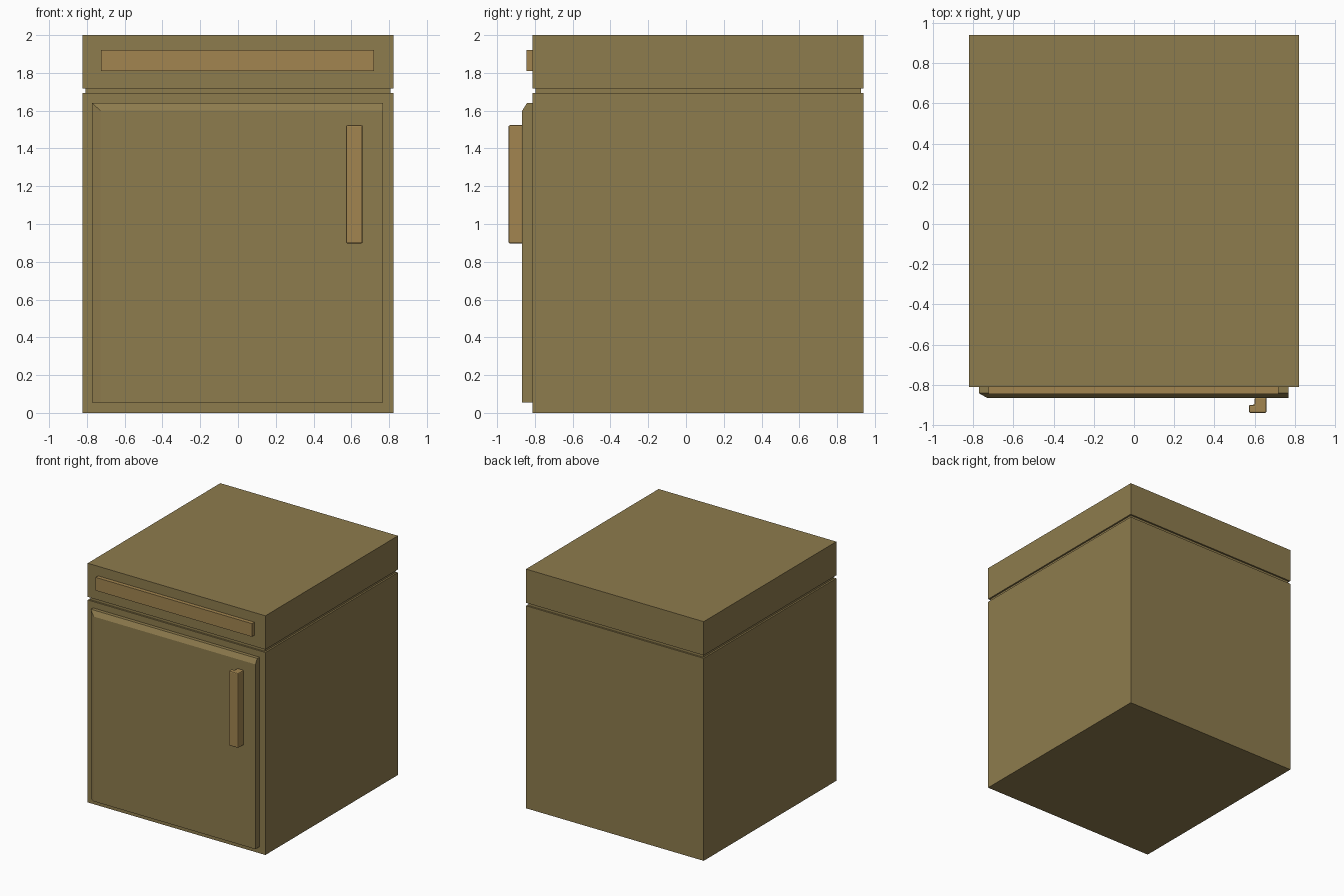
import bpy, bmesh

if "Cube" in bpy.data.objects:
    bpy.data.objects.remove(bpy.data.objects["Cube"])


def material(name, color):
    m = bpy.data.materials.new(name)
    m.diffuse_color = (*color, 1)
    m.use_nodes = True
    m.node_tree.nodes["Principled BSDF"].inputs["Base Color"].default_value = m.diffuse_color
    return m


WOOD = material("wood", (0.27, 0.20, 0.075))
HANDLE = material("handle_wood", (0.36, 0.235, 0.08))


def loft(name, rings, mat):
    """Closed solid through a list of rings with equal point counts."""
    bm = bmesh.new()
    loops = [[bm.verts.new(p) for p in ring] for ring in rings]
    n = len(loops[0])
    for a, b in zip(loops, loops[1:]):
        for i in range(n):
            j = (i + 1) % n
            bm.faces.new((a[i], a[j], b[j], b[i]))
    bm.faces.new(loops[0][::-1])
    bm.faces.new(loops[-1])
    bmesh.ops.recalc_face_normals(bm, faces=bm.faces)
    mesh = bpy.data.meshes.new(name)
    bm.to_mesh(mesh)
    bm.free()
    obj = bpy.data.objects.new(name, mesh)
    bpy.context.collection.objects.link(obj)
    mesh.materials.append(mat)
    return obj


def rect_z(z, inset=0.0):
    x, y0, y1 = 0.822 - inset, -0.812 + inset, 0.94 - inset
    return [(-x, y0, z), (x, y0, z), (x, y1, z), (-x, y1, z)]


def rect_y(y, x0, x1, z0, z1):
    return [(x0, y, z0), (x1, y, z0), (x1, y, z1), (x0, y, z1)]


# Cabinet body with a shallow groove below the top section
G = 0.014
loft("cabinet_body", [rect_z(0), rect_z(1.693), rect_z(1.693, G),
                      rect_z(1.718, G), rect_z(1.718), rect_z(2)], WOOD)

# Door panel, chamfered along its top and left edges
loft("door", [rect_y(-0.812, -0.772, 0.768, 0.055, 1.64),
              rect_y(-0.842, -0.772, 0.768, 0.055, 1.64),
              rect_y(-0.867, -0.728, 0.768, 0.055, 1.60)], WOOD)

# Long drawer pull
loft("drawer_handle", [rect_y(-0.812, -0.725, 0.72, 1.81, 1.92),
                       rect_y(-0.845, -0.725, 0.72, 1.81, 1.92)], HANDLE)

# Hooked door pull: L profile extruded upwards, softened edges
profile = [(0.66, -0.862), (0.60, -0.862), (0.60, -0.90),
           (0.572, -0.90), (0.572, -0.94), (0.66, -0.94)]
pull = loft("door_handle", [[(x, y, z) for x, y in profile]
                            for z in (0.897, 1.523)], HANDLE)
bevel = pull.modifiers.new("soft_edges", 'BEVEL')
bevel.width = 0.008
bevel.segments = 2
